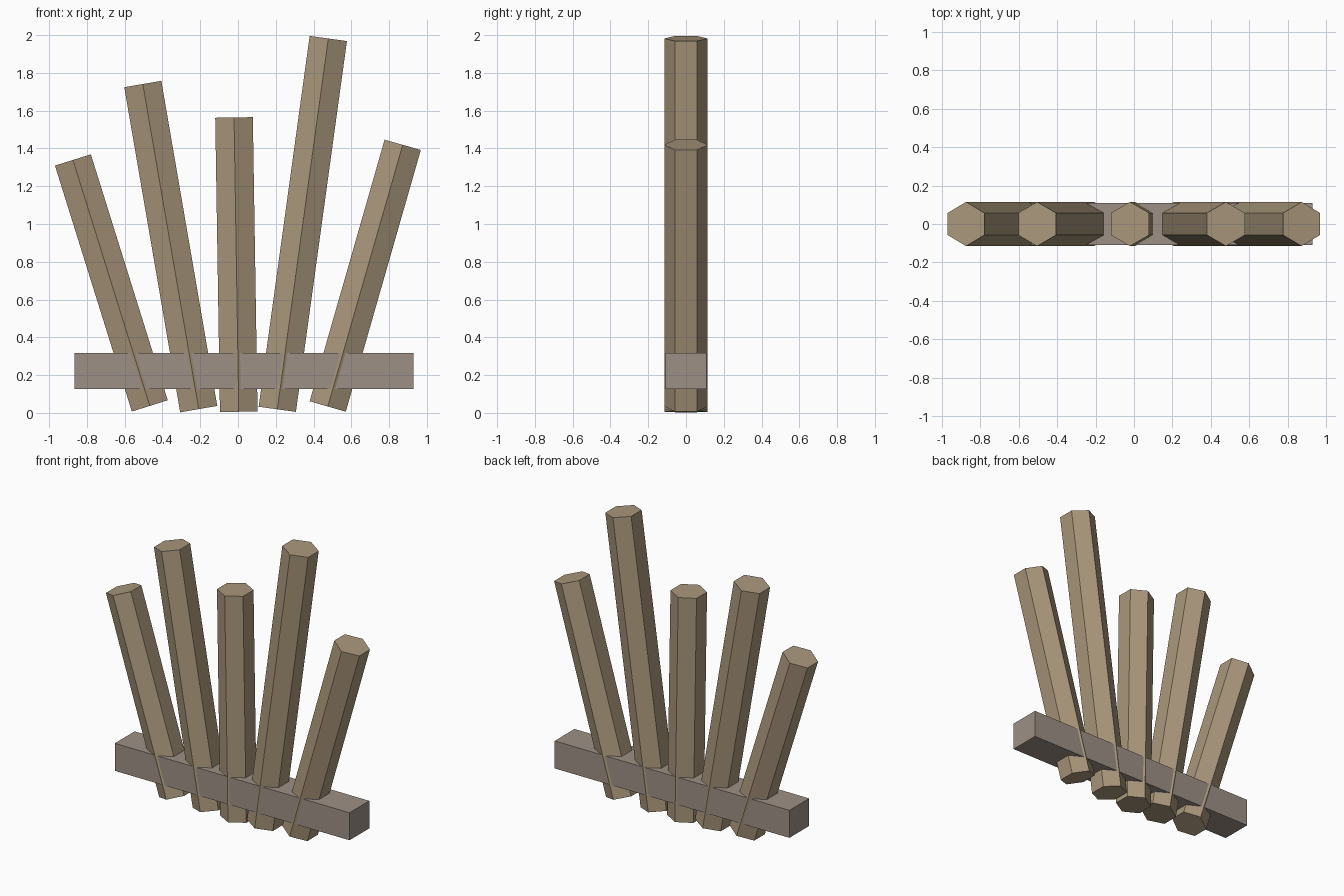
import bpy
from math import atan2, hypot

if "Cube" in bpy.data.objects:
    bpy.data.objects.remove(bpy.data.objects["Cube"], do_unlink=True)


def make_material(name, rgb):
    mat = bpy.data.materials.new(name)
    mat.use_nodes = True
    mat.diffuse_color = (*rgb, 1)
    mat.node_tree.nodes["Principled BSDF"].inputs["Base Color"].default_value = (*rgb, 1)
    return mat


pole_wood = make_material("tan_wood", (0.40, 0.31, 0.20))
rail_wood = make_material("grey_brown_wood", (0.34, 0.28, 0.24))


def add_pole(name, bottom, top, radius=0.115):
    """Six-sided pole leaning in the XZ plane, with a corner edge facing front."""
    dx, dz = top[0] - bottom[0], top[1] - bottom[1]
    bpy.ops.mesh.primitive_cylinder_add(
        vertices=6, radius=radius, depth=hypot(dx, dz),
        location=((top[0] + bottom[0]) / 2, 0, (top[1] + bottom[1]) / 2),
        rotation=(0, atan2(dx, dz), 0))
    pole = bpy.context.object
    pole.name = name
    pole.data.materials.append(pole_wood)


# Fanned poles: bottom and top centres as (x, z)
poles = {
    "outer_right_pole": ((-0.467, 0.037), (-0.874, 1.339)),
    "inner_right_pole": ((-0.208, 0.020), (-0.504, 1.741)),
    "middle_pole": ((0.004, 0.006), (-0.021, 1.564)),
    "inner_left_pole": ((0.208, 0.019), (0.478, 1.982)),
    "outer_left_pole": ((0.475, 0.034), (0.872, 1.419)),
}
for name, (bottom, top) in poles.items():
    add_pole(name, bottom, top)

# Cross rail, slightly thinner than the poles so their edges show through
bpy.ops.mesh.primitive_cube_add(size=1, location=(0.031, 0, 0.222))
rail = bpy.context.object
rail.name = "cross_rail"
rail.scale = (1.794, 0.216, 0.19)
bpy.ops.object.transform_apply(location=False, rotation=False, scale=True)
rail.data.materials.append(rail_wood)
